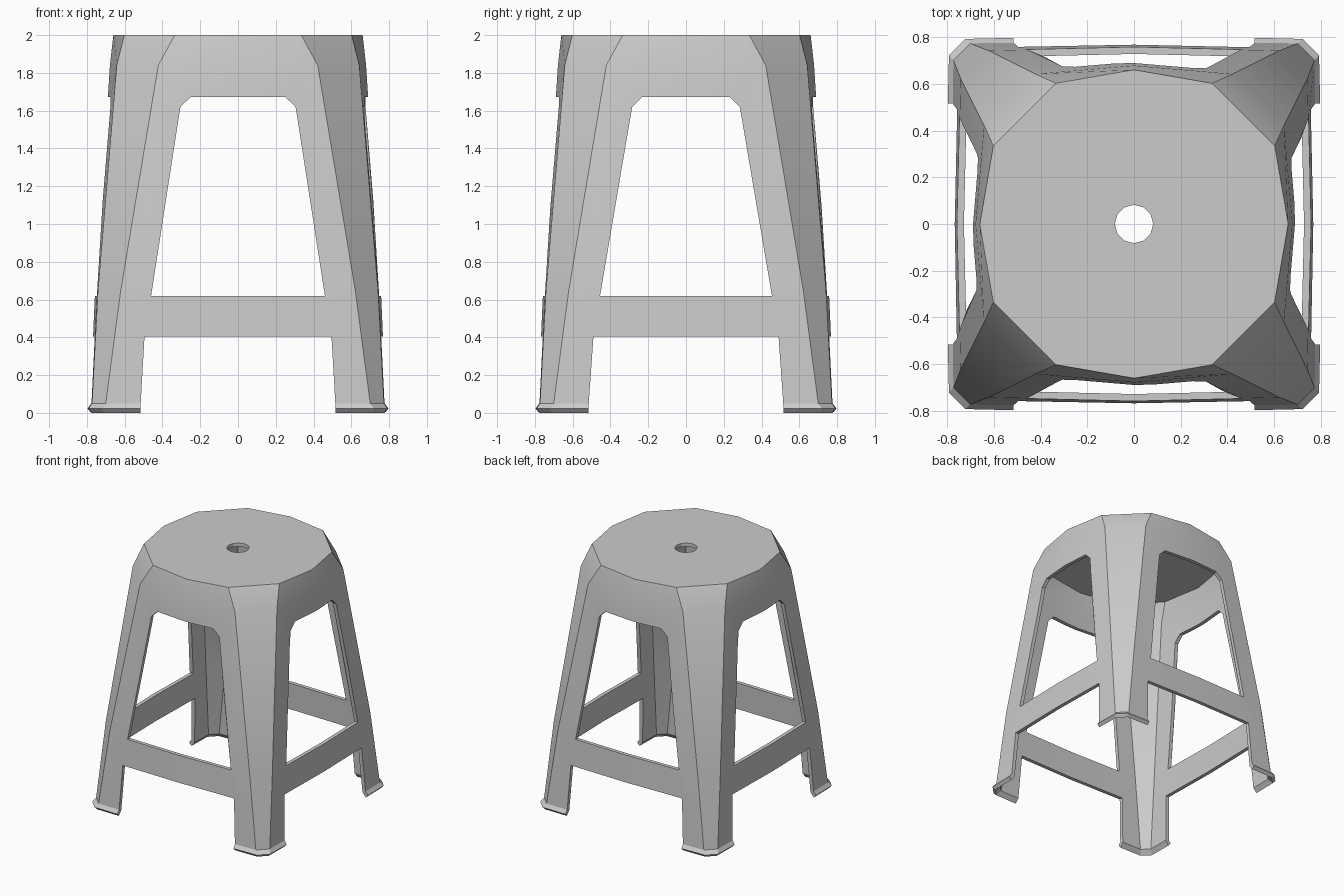
import bpy, bmesh
from math import pi
from mathutils import Matrix

if "Cube" in bpy.data.objects:
    bpy.data.objects.remove(bpy.data.objects["Cube"])

# Height, mid-side distance, crease offset along side, crease distance
LEVELS = [
    (2.00, 0.660, 0.335, 0.602),
    (1.84, 0.678, 0.422, 0.642),
    (0.64, 0.757, 0.622, 0.742),
    (0.05, 0.783, 0.700, 0.773),
    (0.022, 0.809, 0.722, 0.792),
]


def finish(bm, name):
    bmesh.ops.recalc_face_normals(bm, faces=bm.faces)
    mesh = bpy.data.meshes.new(name)
    bm.to_mesh(mesh)
    bm.free()
    obj = bpy.data.objects.new(name, mesh)
    bpy.context.collection.objects.link(obj)
    return obj


def prism(name, half, angle):
    """Symmetric outline in x/z, extruded through the whole stool."""
    outline = half + [(-x, z) for x, z in reversed(half)]
    bm = bmesh.new()
    face = bm.faces.new([bm.verts.new((x, -1.5, z)) for x, z in outline])
    ext = bmesh.ops.extrude_face_region(bm, geom=[face])
    moved = [g for g in ext["geom"] if isinstance(g, bmesh.types.BMVert)]
    bmesh.ops.translate(bm, verts=moved, vec=(0, 3, 0))
    bm.transform(Matrix.Rotation(angle, 4, "Z"))
    return finish(bm, name)


# Twelve-sided moulded shell: seat, aprons and legs in one piece
bm = bmesh.new()
rings = []
for z, mid, a, b in LEVELS:
    ring = []
    for k in range(4):
        rot = Matrix.Rotation(k * pi / 2, 3, "Z")
        for x, y in ((mid, 0), (b, a), (a, b)):
            v = bm.verts.new(rot @ Matrix.Identity(3).col[0] * x
                             + rot @ Matrix.Identity(3).col[1] * y)
            v.co.z = z
            ring.append(v)
    rings.append(ring)
bm.faces.new(rings[0])
for up, low in zip(rings, rings[1:]):
    for i in range(12):
        j = (i + 1) % 12
        bm.faces.new((up[i], low[i], low[j], up[j]))
stool = finish(bm, "stool_shell")
if stool.data.polygons[0].normal.z < 0:
    stool.data.flip_normals()
solid = stool.modifiers.new("wall", "SOLIDIFY")
solid.thickness = 0.03
solid.offset = -1
solid.use_even_offset = True

# Openings above and below the rails, in both directions
cutters = []
for tag, angle, top, base, foot in (("front", 0, 0.305, 0.46, 0.495),
                                    ("side", pi / 2, 0.285, 0.455, 0.49)):
    cutters.append(prism(tag + "_window_cutter",
                         [(base, 0.62), (top, 1.62), (top - 0.055, 1.673)], angle))
    cutters.append(prism(tag + "_foot_cutter",
                         [(0.52, -0.1), (0.517, 0.02), (foot, 0.405)], angle))

# Hole in the middle of the seat
bm = bmesh.new()
bmesh.ops.create_cone(bm, cap_ends=True, segments=12, radius1=0.082, radius2=0.082,
                      depth=0.4, matrix=Matrix.Translation((0, 0, 2)))
cutters.append(finish(bm, "seat_hole_cutter"))

for c in cutters:
    c.hide_render = True
    mod = stool.modifiers.new(c.name, "BOOLEAN")
    mod.operation = "DIFFERENCE"
    mod.solver = "EXACT"
    mod.object = c

# Bake the cuts, drop the cutters and shade
bpy.ops.object.select_all(action="DESELECT")
bpy.context.view_layer.objects.active = stool
stool.select_set(True)
for mod in list(stool.modifiers):
    bpy.ops.object.modifier_apply(modifier=mod.name)
for c in cutters:
    bpy.data.objects.remove(c)
bpy.ops.object.shade_smooth_by_angle(angle=pi / 6)
